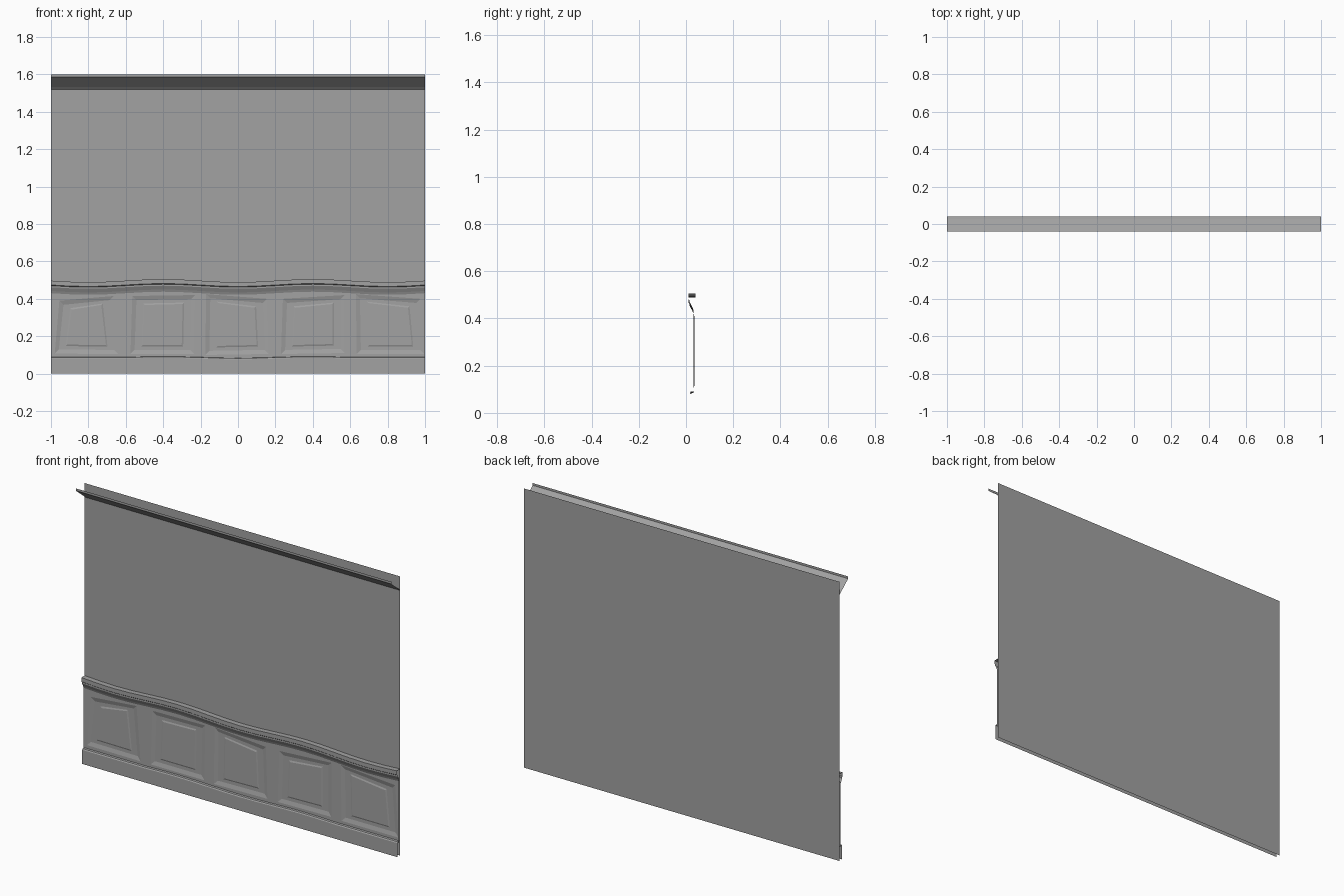
import bpy, bmesh, math

cube = bpy.data.objects.get("Cube")
if cube:
    bpy.data.objects.remove(cube)

grey = bpy.data.materials.new("plain grey")
grey.use_nodes = True
colour = (0.36, 0.36, 0.36, 1)
grey.diffuse_color = colour
grey.node_tree.nodes["Principled BSDF"].inputs["Base Color"].default_value = colour

WALL_Y, BOARD_Y = 0.04, 0.031


def finish(bm, name):
    mesh = bpy.data.meshes.new(name)
    bm.to_mesh(mesh)
    bm.free()
    mesh.materials.append(grey)
    obj = bpy.data.objects.new(name, mesh)
    bpy.context.collection.objects.link(obj)
    return obj


def moulding(name, profile, steps=1, wave=lambda x: 0):
    """Sweep an open (y, z) profile, listed bottom to top, along the wall."""
    bm = bmesh.new()
    rows = []
    for i in range(steps + 1):
        x = -1 + 2 * i / steps
        rows.append([bm.verts.new((x, y, z + wave(x) if z else 0)) for y, z in profile])
    for a, b in zip(rows, rows[1:]):
        for k in range(len(profile) - 1):
            bm.faces.new((a[k], b[k], b[k + 1], a[k + 1]))
    return finish(bm, name)


def rail_wave(x):
    return -0.008 * math.cos(2 * math.pi * x / 0.8)


def base_wave(x):
    return -0.004 * math.cos(2 * math.pi * x / 0.8) if abs(x) < 0.6 else 0


# Wall sheet and crown
moulding("wall", [(WALL_Y, 0), (WALL_Y, 1.6)])
moulding("crown_moulding", [(WALL_Y, 1.52), (0.028, 1.532), (-0.04, 1.587), (-0.04, 1.6)])

# Gently wavy chair rail and baseboard
moulding("chair_rail", [(BOARD_Y, 0.43), (0.026, 0.442), (0.015, 0.462), (0.015, 0.47),
                        (0.01, 0.474), (0.01, 0.497), (WALL_Y, 0.497)], 20, rail_wave)
moulding("baseboard", [(0.016, 0), (0.016, 0.08), (0.02, 0.086), (BOARD_Y, 0.088)],
         20, base_wave)

# Crooked wainscot panels: x and z of each corner, from bottom left anticlockwise
PANELS = [
    [(-0.98, 0.107), (-0.64, 0.105), (-0.665, 0.415), (-0.955, 0.39)],
    [(-0.575, 0.105), (-0.235, 0.105), (-0.23, 0.42), (-0.565, 0.415)],
    [(-0.175, 0.1), (0.165, 0.105), (0.155, 0.4), (-0.17, 0.425)],
    [(0.23, 0.105), (0.57, 0.11), (0.57, 0.42), (0.24, 0.4)],
    [(0.635, 0.105), (0.995, 0.105), (0.975, 0.4), (0.63, 0.425)],
]
SPLITS = [-1, -0.605, -0.205, 0.2, 0.6, 1]
SIGNS = [(1, 1), (-1, 1), (-1, -1), (1, -1)]
# Inset in x, inset in z and depth of each step into the panel
STEPS = [(0, 0, BOARD_Y), (0.022, 0.022, 0.037), (0.058, 0.04, 0.037), (0.066, 0.048, 0.034)]

bm = bmesh.new()
for corners, left, right in zip(PANELS, SPLITS, SPLITS[1:]):
    cell = [(left, 0.075), (right, 0.075), (right, 0.45), (left, 0.45)]
    ring = [bm.verts.new((x, BOARD_Y, z)) for x, z in cell]
    for dx, dz, y in STEPS:
        inner = [bm.verts.new((x + sx * dx, y, z + sz * dz))
                 for (x, z), (sx, sz) in zip(corners, SIGNS)]
        for i in range(4):
            j = (i + 1) % 4
            bm.faces.new((ring[i], ring[j], inner[j], inner[i]))
        ring = inner
    bm.faces.new(ring)
bmesh.ops.remove_doubles(bm, verts=bm.verts, dist=0.0001)
finish(bm, "wainscot_panels")
